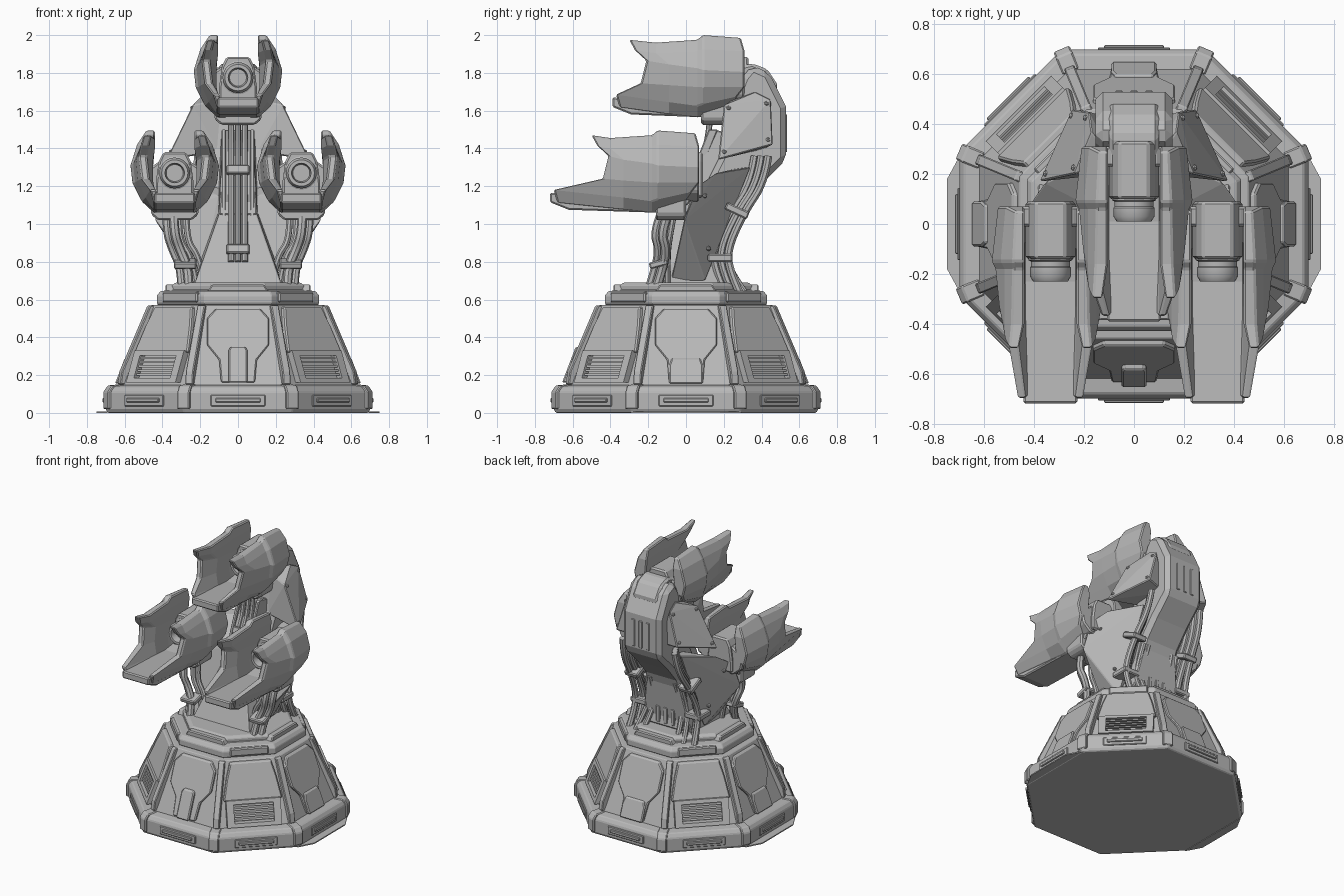
import bpy, bmesh, math
from mathutils import Vector, Matrix

if "Cube" in bpy.data.objects:
    bpy.data.objects.remove(bpy.data.objects["Cube"])

grey = bpy.data.materials.new("armour_grey")
grey.diffuse_color = (0.48, 0.48, 0.48, 1)
grey.use_nodes = True
grey.node_tree.nodes["Principled BSDF"].inputs["Base Color"].default_value = grey.diffuse_color
PI8 = math.pi / 8


def finish(name, bm, bevel=0.0, mirror=False, smooth=False):
    bmesh.ops.recalc_face_normals(bm, faces=bm.faces)
    me = bpy.data.meshes.new(name)
    bm.to_mesh(me)
    bm.free()
    me.materials.append(grey)
    ob = bpy.data.objects.new(name, me)
    bpy.context.collection.objects.link(ob)
    if mirror:
        ob.modifiers.new("mirror", 'MIRROR').use_mirror_merge = False
    if bevel:
        m = ob.modifiers.new("bevel", 'BEVEL')
        m.width, m.segments, m.limit_method = bevel, 1, 'ANGLE'
    if smooth:
        bpy.ops.object.select_all(action='DESELECT')
        ob.select_set(True)
        bpy.context.view_layer.objects.active = ob
        bpy.ops.object.shade_smooth_by_angle(angle=math.radians(35))


def prism(bm, pts, f0, f1):
    """Closed solid between two mappings of a 2D outline."""
    a = [bm.verts.new(f0(*p)) for p in pts]
    b = [bm.verts.new(f1(*p)) for p in pts]
    bm.faces.new(a)
    bm.faces.new(b[::-1])
    for i in range(len(pts)):
        j = (i + 1) % len(pts)
        bm.faces.new((a[i], a[j], b[j], b[i]))


def sym(half):
    return half + [(-x, z) for x, z in reversed(half)]


def rect(u, z0, z1, c=0):
    return [(c - u, z0), (c + u, z0), (c + u, z1), (c - u, z1)]


def box(bm, c, s, rot=Matrix()):
    m = Matrix.Translation(c) @ rot @ Matrix.Diagonal((*s, 1))
    bmesh.ops.create_cube(bm, size=1, matrix=m)


def hull(bm, pts):
    vs = [bm.verts.new(p) for p in pts]
    r = bmesh.ops.convex_hull(bm, input=vs)
    junk = [g for g in r["geom_interior"] if isinstance(g, bmesh.types.BMVert)]
    bmesh.ops.delete(bm, geom=junk, context='VERTS')
    bmesh.ops.dissolve_limit(bm, angle_limit=0.02, verts=bm.verts, edges=bm.edges)


def lathe(bm, prof, n, point, turn=0.0):
    rings = [[bm.verts.new(point(r, h, 2 * math.pi * i / n + turn)) for i in range(n)] for r, h in prof]
    for a, b in zip(rings, rings[1:]):
        for i in range(n):
            bm.faces.new((a[i], a[(i + 1) % n], b[(i + 1) % n], b[i]))
    bm.faces.new(rings[0])
    bm.faces.new(rings[-1])


def octagon(name, prof, bevel):
    bm = bmesh.new()
    k = 1 / math.cos(PI8)
    lathe(bm, prof, 8, lambda r, z, t: (r * k * math.cos(t), r * k * math.sin(t), z), PI8)
    finish(name, bm, bevel)


def radial(ang, r, u, z):
    c, s = math.cos(ang), math.sin(ang)
    return (r * c - u * s, r * s + u * c, z)


def slope(z):  # skirt face distance at a height
    return 0.62 - (z - 0.15) * 0.38


def panel(bm, pts, ang, out=0.0, flat=None, inner=None):
    """Raised panel on one octagon face, following its slope or upright."""
    prism(bm, pts, lambda u, z: radial(ang, inner or slope(z) - 0.02, u, z),
          lambda u, z: radial(ang, flat or slope(z) + out, u, z))


def cables(name, paths, r, mirror=False):
    cu = bpy.data.curves.new(name, 'CURVE')
    cu.dimensions, cu.bevel_depth, cu.bevel_resolution = '3D', r, 2
    cu.use_fill_caps = True
    for p in paths:
        s = cu.splines.new('NURBS')
        s.points.add(len(p) - 1)
        for q, co in zip(s.points, p):
            q.co = (*co, 1)
        s.order_u, s.use_endpoint_u, s.resolution_u = 3, True, 5
    tmp = bpy.data.objects.new(name + "_path", cu)
    bpy.context.collection.objects.link(tmp)
    bpy.context.view_layer.update()
    me = bpy.data.meshes.new_from_object(tmp.evaluated_get(bpy.context.evaluated_depsgraph_get()))
    bpy.data.objects.remove(tmp)
    bm = bmesh.new()
    bm.from_mesh(me)
    finish(name, bm, mirror=mirror, smooth=True)


# base ring, skirt and collar
octagon("base_ring", [(.69, 0), (.70, .02), (.70, .11), (.68, .14), (.60, .15)], .006)
octagon("skirt", [(.62, .14), (.62, .15), (.46, .57), (.40, .575)], .004)
octagon("collar", [(.40, .56), (.43, .58), (.43, .62), (.41, .645), (.35, .65), (.35, .675), (.33, .69)], .004)
bm = bmesh.new()
prism(bm, [(.69, -.29), (.75, -.18), (.75, .18), (.69, .29)], lambda x, y: (x, y, 0), lambda x, y: (x, y, .008))
finish("ground_flange", bm, mirror=True)

plates, brackets, armour, vents, ribs = (bmesh.new() for _ in range(5))
for k in range(8):
    a = k * math.pi / 4
    panel(plates, rect(.145, .035, .095), a, flat=.708, inner=.68)
    panel(plates, rect(.12, .055, .078), a, flat=.718, inner=.68)
    # corner brackets and skirt ribs
    for dst, prof, w in ((brackets, [(.66, .02), (.76, .02), (.76, .11), (.735, .145), (.66, .152)], .035),
                         (ribs, [(.60, .15), (.682, .15), (.672, .22), (.512, .568), (.45, .568)], .022)):
        prism(dst, prof, lambda r, z: radial(a + PI8, r, -w, z), lambda r, z: radial(a + PI8, r, w, z))
    if k % 2 == 0:  # hexagonal armour with a foot block
        panel(armour, sym([(.09, .16), (.10, .28), (.165, .36), (.165, .50), (.12, .55)]), a, out=.02)
        if k == 6:
            panel(armour, sym([(.05, .16), (.05, .33), (.04, .35)]), a, out=.04)
        else:
            panel(armour, sym([(.09, .155), (.09, .25), (.075, .29)]), a, out=.033)
        panel(armour, sym([(.17, .585), (.17, .625), (.14, .68)]), a, flat=.385, inner=.3)
    else:  # diagonal armour over a slatted vent
        panel(armour, sym([(.20, .32), (.17, .46), (.14, .56)]), a, out=.025)
        panel(armour, sym([(.13, .585), (.13, .64)]), a, flat=.44, inner=.3)
        for c in (-.16, .16):
            panel(vents, rect(.025, .16, .33, c), a, out=.038)
        for z in (.16, .305):
            panel(vents, rect(.14, z, z + .025), a, out=.038)
        for i in range(5):
            panel(vents, rect(.135, .197 + i * .022, .209 + i * .022), a, out=.026)
finish("base_slot_plates", plates, .004)
finish("base_corner_brackets", brackets, .006)
finish("skirt_ribs", ribs, .005)
finish("skirt_armour", armour, .007)
finish("skirt_vents", vents)

# central column in two tapering stages
bm = bmesh.new()
waist = [(.1, -.06, 1.05), (.12, .28, 1.1)]
for stage in ([(.23, -.2, .68), (.2, .22, .68)] + waist, waist + [(.08, .15, 1.5), (.1, .35, 1.45)]):
    hull(bm, [(s * x, y, z) for s in (-1, 1) for x, y, z in stage])
finish("column", bm, .006)

# curved spine with rear louvres
bm = bmesh.new()
prof = [(.05, .67), (.25, .67), (.21, .85), (.29, 1.08), (.39, 1.2), (.53, 1.34), (.53, 1.62),
        (.44, 1.8), (.35, 1.84), (.3, 1.78), (.24, 1.62), (.2, 1.4), (.1, 1.2)]
prism(bm, prof, lambda y, z: (-.155, y, z), lambda y, z: (.155, y, z))
finish("spine", bm, .03)
bm = bmesh.new()
for x in (-.06, 0, .06):
    box(bm, (x, .526, 1.48), (.028, .02, .2))
    box(bm, (x, .215, .77), (.03, .06, .12))
finish("spine_louvres", bm, .004)
bm = bmesh.new()
prism(bm, [(.26, 1.68), (.46, 1.68), (.49, 1.73), (.43, 1.82), (.35, 1.85), (.26, 1.83)],
      lambda y, z: (-.1, y, z), lambda y, z: (.1, y, z))
finish("spine_cap", bm, .015)

# flared arms that carry the lower guns, and upper shoulders
bm = bmesh.new()
hull(bm, [(.2, -.08, .7), (.22, .1, .7), (.44, -.01, 1.02), (.43, .06, 1.2), (.36, .16, 1.27), (.2, .34, 1.3),
          (.05, -.05, .7), (.06, .3, 1.3), (.1, .03, 1.15)])
finish("lower_arm", bm, .005, mirror=True)
shoulder = [Vector(p) for p in ((.17, .37, 1.70), (.18, .45, 1.66), (.25, .46, 1.42), (.38, .17, 1.34), (.24, .2, 1.63))]
bm = bmesh.new()
hull(bm, shoulder + [Vector(p) for p in ((.08, .25, 1.66), (.08, .42, 1.4), (.1, .2, 1.38))])
finish("shoulder", bm, .006, mirror=True)
mid = sum(shoulder, Vector()) / 5
bm = bmesh.new()
for p in [p.lerp(mid, .2) for p in shoulder[1:]] + [Vector((.27, .12, .87)), Vector((.38, .10, 1.15))]:
    bmesh.ops.create_icosphere(bm, subdivisions=1, radius=.014, matrix=Matrix.Translation(p))
finish("bolts", bm, mirror=True)

# cable bundles and clamps
off = (-.036, 0, .036)
cables("rear_cables", [[(.19 + d * .6, .40 + d, 1.36), (.2 + d * .6, .38 + d, 1.22), (.22 + d * .6, .27 + d, 1.06),
                        (.22 + d, .18 + d, .86), (.22 + d, .20 + d, .74), (.23 + d, .25 + d, .63)] for d in off], .022, True)
cables("leg_cables", [[(.34 + d, -.12 + d, 1.08), (.34 + d, -.17 + d, .96), (.31 + d, -.14 + d, .87),
                       (.26 + d, -.16 + d, .76), (.26 + d, -.2 + d, .64)] for d in off[1:]], .025, True)
cables("inner_leg_cables", [[(.29 + d, -.06, 1.08), (.3 + d, -.09, .92), (.22 + d, -.10, .82), (.2 + d, -.1, .66)]
                            for d in (-.02, .02)], .018, True)
cables("front_cables", [[(d, .13, 1.6), (d, .12, 1.42), (d, .04, 1.26), (d, -.06, 1.05), (d, -.14, .84), (d, -.16, .8)]
                        for d in off], .016)
cables("back_cables", [[(d, .27, 1.05), (d * 1.1, .2, .85), (d * 1.25, .24, .74), (d * 1.4, .31, .64)]
                       for d in (-.14, -.1, .1, .14)], .018)
bm = bmesh.new()
for c, s, t in (((.22, .27, 1.07), (.11, .13, .04), -25), ((.22, .18, .82), (.13, .13, .04), 0),
                ((.28, -.145, .79), (.12, .1, .035), 15)):
    box(bm, c, s, Matrix.Rotation(math.radians(t), 4, 'X'))
finish("side_clamps", bm, .007, mirror=True)
bm = bmesh.new()
for y, z in ((.05, 1.28), (-.13, .86)):
    box(bm, (0, y, z), (.12, .07, .05), Matrix.Rotation(math.radians(-20), 4, 'X'))
for x in (-.075, .075):
    hull(bm, [(x + d, y + e, z) for d in (-.012, .012) for e in (-.02, .03) for y, z in ((-.06, 1.0), (.14, 1.5))])
finish("front_clamps", bm, .006)


def gun(side, cx, cy, cz, t, h):
    """Gun in an open clawed cradle; t and h are the reach of the lower lip and upper horns."""
    at = lambda x, y, z: (cx + x, cy + y, cz + z)
    rows = [[(.165, -h, .20), (.155, -.17, .185), (.15, .05, .2), (.15, .08, .225), (.14, .28, .21)],
            [(.18, -h + .03, .145), (.185, -.17, .13), (.185, .05, .14), (.20, .08, .15), (.18, .3, .14)],
            [(.19, -h + .09, .09), (.205, -.1, .07), (.22, .05, .05), (.235, .08, .04), (.21, .3, .03)],
            [(.175, -h + .06, -.03), (.195, -.1, -.04), (.21, .05, -.05), (.225, .08, -.05), (.19, .3, -.05)],
            [(.13, -t + .02, -.09), (.155, -.1, -.13), (.175, .05, -.15), (.18, .08, -.14), (.17, .26, -.10)],
            [(.11, -t + .04, -.16), (.11, -.1, -.195), (.11, .05, -.21), (.11, .08, -.2), (.11, .22, -.155)]]
    wall = (.105, .105, .115, .115, .10, .06)
    # thick claws: outer skin, inner wall and a rim
    bm = bmesh.new()
    for s in (-1, 1):
        g = [[bm.verts.new(at(s * x, y, z)) for x, y, z in r] for r in rows]
        w = [[bm.verts.new(at(s * (max(q, x - .04) if i == 0 else q), y, z)) for i, (x, y, z) in enumerate(r)]
             for r, q in zip(rows, wall)]
        for m in (g, w):
            for a, b in zip(m, m[1:]):
                for i in range(4):
                    bm.faces.new((a[i], a[i + 1], b[i + 1], b[i]))
        loop = lambda m: m[0] + [r[-1] for r in m[1:-1]] + m[-1][::-1] + [r[0] for r in m[-2:0:-1]]
        a, b = loop(g), loop(w)
        for i in range(len(a)):
            bm.faces.new((a[i - 1], a[i], b[i], b[i - 1]))
    finish(side + "_gun_claws", bm, .007)
    # lower lip
    bm = bmesh.new()
    prism(bm, [(-t, -.105), (-t, -.155), (-t + .1, -.195), (.08, -.21), (.24, -.17), (.28, -.1), (0, -.135)],
          lambda y, z: at(-.108, y, z), lambda y, z: at(.108, y, z))
    finish(side + "_gun_lip", bm, .008)
    # housing, rear block and neck
    bm = bmesh.new()
    for half, y0, y1 in (([(.1, -.13), (.1, -.05), (.085, .06), (.06, .11)], .09, .32),
                         ([(.1, -.15), (.16, -.1), (.18, -.01), (.085, .06)], .22, .30),
                         ([(.09, -.25), (.125, -.22), (.125, -.13)], .07, .23)):
        prism(bm, sym(half), lambda x, z: at(x, y0, z), lambda x, z: at(x, y1, z))
    finish(side + "_gun_housing", bm, .01)
    # hollow muzzle
    bm = bmesh.new()
    lathe(bm, [(.088, .13), (.088, .085), (.078, .08), (.078, .06), (.082, .055), (.082, .02), (.07, 0), (.052, 0),
               (.045, .05)], 20, lambda r, y, a: at(r * math.cos(a), y, r * math.sin(a)))
    finish(side + "_gun_muzzle", bm, smooth=True)


gun("upper", 0, .01, 1.775, .40, .31)
gun("left", -.335, -.23, 1.27, .49, .27)
gun("right", .335, -.23, 1.27, .49, .27)
